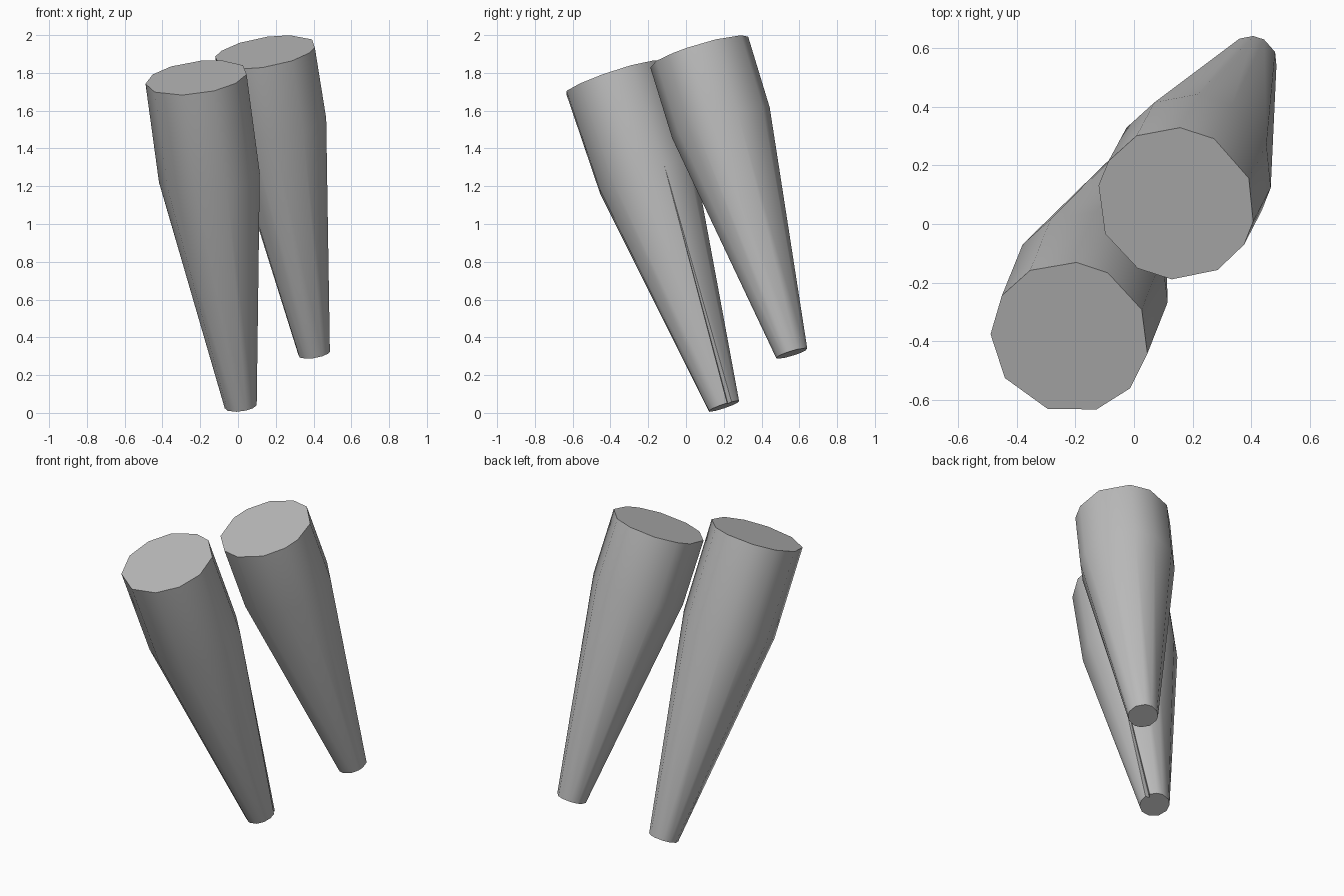
import bpy, bmesh, math
from mathutils import Vector

if "Cube" in bpy.data.objects:
    bpy.data.objects.remove(bpy.data.objects["Cube"], do_unlink=True)

grey = bpy.data.materials.new("neutral_grey")
grey.use_nodes = True
grey.diffuse_color = (0.5, 0.5, 0.5, 1)
grey.node_tree.nodes["Principled BSDF"].inputs["Base Color"].default_value = (0.5, 0.5, 0.5, 1)


def tapered_leg(name, top, bottom, bend, angles, seam=None):
    """Straight upper barrel, then a long taper, along a leaning axis."""
    top, bottom = Vector(top), Vector(bottom)
    axis = (top - bottom).normalized()
    u = (Vector((1, 0, 0)) - axis * axis.x).normalized()
    v = axis.cross(u)
    # Corners as (angle, spread at the foot, radius factor at the foot)
    corners = []
    for a in sorted(angles):
        if a == seam:
            corners += [(a, -9, 1), (a, 0, 0.72), (a, 9, 1)]
        else:
            corners.append((a, 0, 1))
    bm = bmesh.new()
    rings = []
    for t, radius, foot in ((0, 0.272, 0), (bend, 0.271, 0), (1, 0.086, 1)):
        ring = []
        for a, spread, factor in corners:
            ang = math.radians(a + spread * foot)
            r = radius * (factor if foot else 1)
            ring.append(bm.verts.new(top.lerp(bottom, t)
                                     + (u * math.cos(ang) + v * math.sin(ang)) * r))
        rings.append(ring)
    n = len(corners)
    for upper, lower in zip(rings, rings[1:]):
        for i in range(n):
            j = (i + 1) % n
            bm.faces.new((upper[i], lower[i], lower[j], upper[j]))
    # End caps
    bm.faces.new(rings[0])
    bm.faces.new(rings[-1][::-1])
    # Close the seam where it meets the barrel
    bmesh.ops.remove_doubles(bm, verts=bm.verts[:], dist=0.0005)
    bmesh.ops.recalc_face_normals(bm, faces=bm.faces[:])
    mesh = bpy.data.meshes.new(name)
    bm.to_mesh(mesh)
    bm.free()
    mesh.materials.append(grey)
    obj = bpy.data.objects.new(name, mesh)
    bpy.context.collection.objects.link(obj)
    bpy.ops.object.select_all(action='DESELECT')
    obj.select_set(True)
    bpy.context.view_layer.objects.active = obj
    bpy.ops.object.shade_smooth_by_angle(angle=math.radians(40))
    return obj


# Front leg with a narrow seam down its taper
tapered_leg("front_leg", (-0.22, -0.387, 1.775), (0.015, 0.2, 0.035), 0.3,
            [-145, -106, -70, -40, -10, 24, 61, 85, 120, 149, 180], seam=24)

# Back leg, slightly shorter and higher
tapered_leg("back_leg", (0.143, 0.07, 1.91), (0.403, 0.56, 0.315), 0.235,
            [22, 61, 87, 120, 149, 169, 206, 241, 267, 302, 330, 349])
